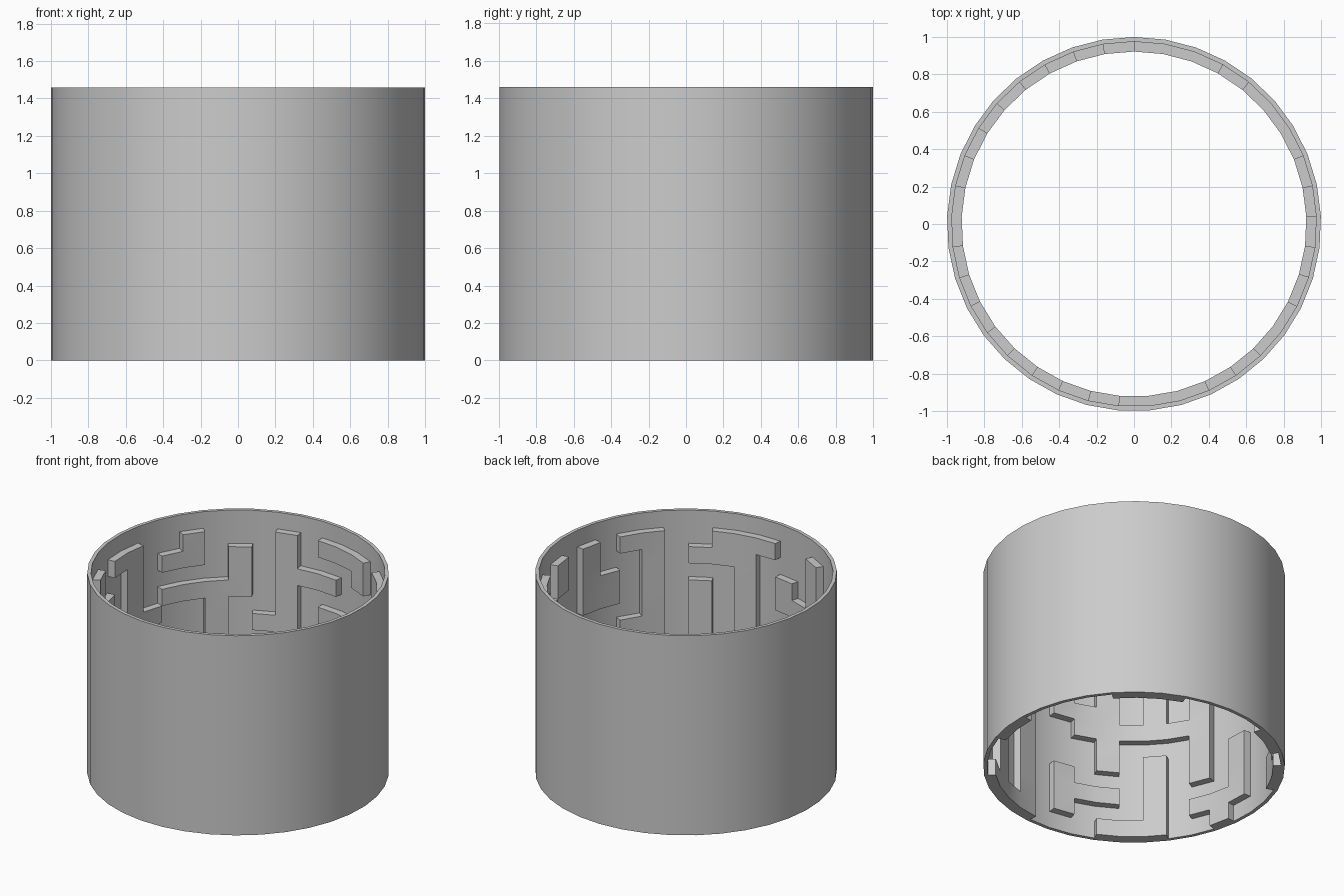
import bpy, bmesh, math

if "Cube" in bpy.data.objects:
    bpy.data.objects.remove(bpy.data.objects["Cube"])

SIDES, HEIGHT = 37, 1.46
R_OUT, R_SHELL, R_WALL = 1.0, 0.975, 0.922

# Maze plan unrolled: one character per facet, top row first, '#' = raised wall
SOLID = [
    [],
    [1, 5, 8, 9, 11, 15, 18, 19, 20, 23, 24, 26, 28, 30, 31, 32, 34, 35, 36],
    [1, 3, 5, 6, 8, 11, 13, 15, 19, 20, 21, 23, 26, 28, 32, 34],
]
PLAN = [
    ".....................................",
    ".#...#..##.#...#..###..##.#.#.###.###",
    ".#.#.##.#..#.#.#...###.#..#.#...#.#..",
    "##.#....#.##.#.#.#.#...#.##..#......#",
    ".#.####.#..#.#.###.#.#.#.##..........",
    ".#..#..##..######..#.#.#....#..#...##",
    ".##.#......#...#...#.#.##...#..#.#...",
    ".#..#....#.#.#.#...#.#.#...###...#...",
    "....##...#.#.#...#.#.#...#.#...#.##..",
    ".........#...#.###.#.#.###...###...#.",
    "###...#..###.#...#.#.#.....#.....#.#.",
    "..##.##...#..###...####...##....###..",
]
del SOLID
ROWS = len(PLAN)


def point(r, col, level):
    a = math.radians(90 + 360 / SIDES * (col % SIDES))
    return (r * math.cos(a), r * math.sin(a), HEIGHT * (1 - level / ROWS))


def finish(name, bm):
    bmesh.ops.remove_doubles(bm, verts=bm.verts, dist=1e-5)
    bmesh.ops.recalc_face_normals(bm, faces=bm.faces)
    mesh = bpy.data.meshes.new(name)
    bm.to_mesh(mesh)
    bm.free()
    obj = bpy.data.objects.new(name, mesh)
    bpy.context.collection.objects.link(obj)
    bpy.ops.object.select_all(action='DESELECT')
    obj.select_set(True)
    bpy.context.view_layer.objects.active = obj
    bpy.ops.object.shade_smooth_by_angle(angle=math.radians(30))


def quad(bm, corners):
    bm.faces.new([bm.verts.new(point(*c)) for c in corners])


# Thin outer tube
bm = bmesh.new()
profile = [(R_OUT, ROWS), (R_OUT, 0), (R_SHELL, 0), (R_SHELL, ROWS)]
for c in range(SIDES):
    for (r0, l0), (r1, l1) in zip(profile, profile[1:] + profile[:1]):
        quad(bm, [(r0, c, l0), (r0, c + 1, l0), (r1, c + 1, l1), (r1, c, l1)])
finish("outer_tube", bm)


# Raised maze walls on the inside, sunk slightly into the tube
def solid(c, d):
    return 0 <= d < ROWS and PLAN[d][c % SIDES] == "#"


bm = bmesh.new()
A, B = R_WALL, R_SHELL + 0.008
for d in range(ROWS):
    for c in range(SIDES):
        if not solid(c, d):
            continue
        for r in (A, B):
            quad(bm, [(r, c, d), (r, c + 1, d), (r, c + 1, d + 1), (r, c, d + 1)])
        for dc, edge in ((-1, c), (1, c + 1)):
            if not solid(c + dc, d):
                quad(bm, [(A, edge, d), (B, edge, d), (B, edge, d + 1), (A, edge, d + 1)])
        for dd, level in ((-1, d), (1, d + 1)):
            if not solid(c, d + dd):
                quad(bm, [(A, c, level), (A, c + 1, level), (B, c + 1, level), (B, c, level)])
finish("maze_walls", bm)
